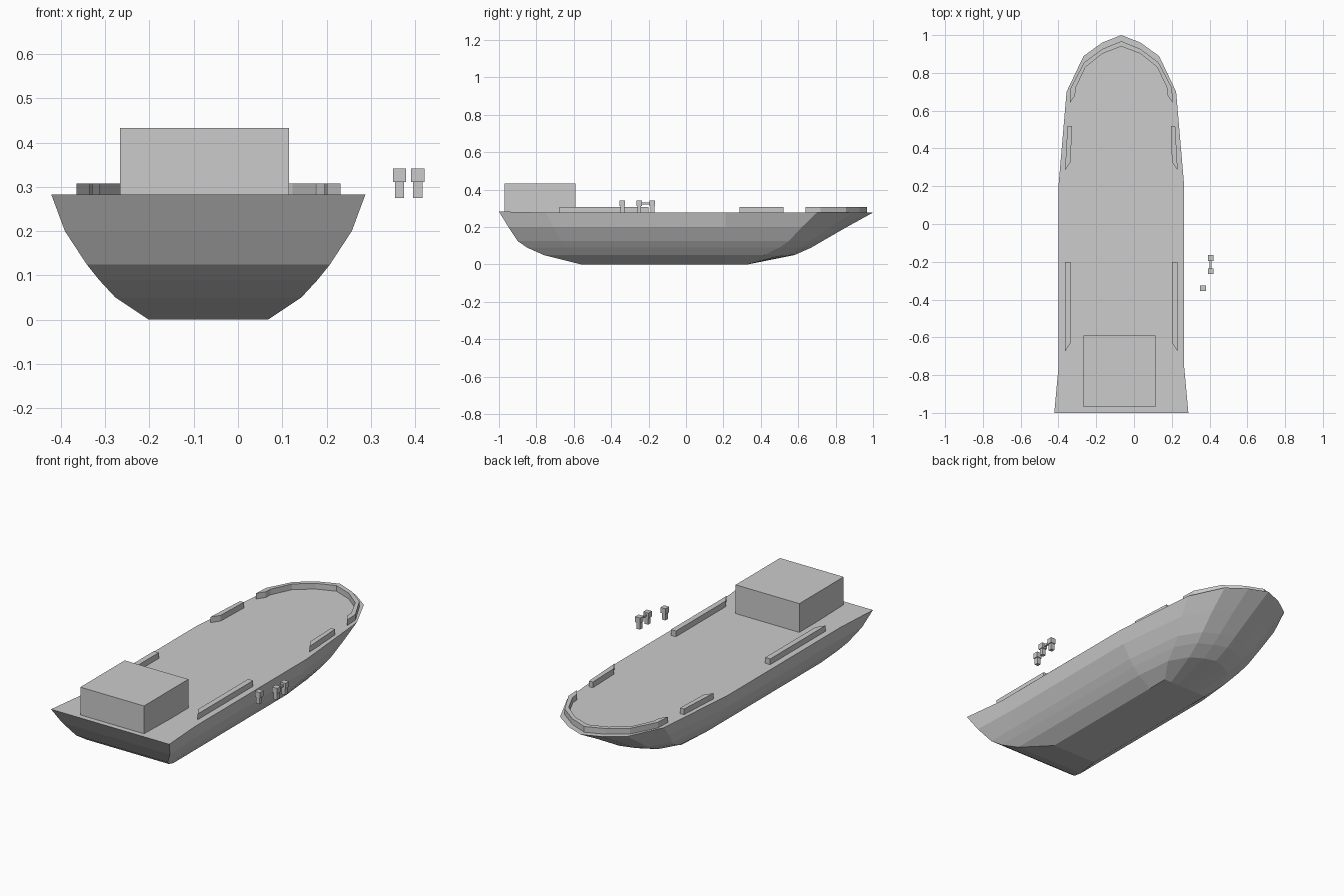
import bpy, bmesh

if "Cube" in bpy.data.objects:
    bpy.data.objects.remove(bpy.data.objects["Cube"])

CX = -0.067          # hull centreline
DECK = 0.277
grey = bpy.data.materials.new("ship grey")
grey.diffuse_color = (0.6, 0.6, 0.6, 1)
grey.use_nodes = True
grey.node_tree.nodes["Principled BSDF"].inputs["Base Color"].default_value = grey.diffuse_color


def finish(name, bm):
    bmesh.ops.recalc_face_normals(bm, faces=bm.faces)
    me = bpy.data.meshes.new(name)
    bm.to_mesh(me)
    bm.free()
    me.materials.append(grey)
    ob = bpy.data.objects.new(name, me)
    bpy.context.collection.objects.link(ob)
    return ob


def box(name, x0, x1, y0, y1, z0, z1):
    prism(name, [(x0, y0), (x1, y0), (x1, y1), (x0, y1)], z0, z1)


def prism(name, outline, z0, z1):
    bm = bmesh.new()
    low = [bm.verts.new((x, y, z0)) for x, y in outline]
    high = [bm.verts.new((x, y, z1)) for x, y in outline]
    n = len(outline)
    bm.faces.new(low)
    bm.faces.new(high)
    for i in range(n):
        j = (i + 1) % n
        bm.faces.new((low[i], low[j], high[j], high[i]))
    finish(name, bm)


# Hull: stacked waterlines
# z, stern y, stern half width, quarter y, mid half width, shoulder y, shoulder half width, bow y
levels = [
    (0.00, -0.56, 0.135, -0.45, 0.135, 0.33, 0.135, 0.33),
    (0.05, -0.76, 0.210, -0.56, 0.210, 0.42, 0.190, 0.58),
    (0.09, -0.85, 0.247, -0.63, 0.245, 0.50, 0.215, 0.67),
    (0.125, -0.90, 0.275, -0.67, 0.272, 0.55, 0.235, 0.73),
    (0.20, -0.95, 0.324, -0.71, 0.314, 0.62, 0.265, 0.86),
    (DECK, -1.00, 0.355, -0.75, 0.332, 0.70, 0.290, 1.00),
]
bm = bmesh.new()
rings = []
for z, ys, ws, yq, wm, yd, wd, yb in levels:
    half = [(ws, ys), (wm, yq), (wm, 0.21), (wd, yd),
            (wd * 0.69, yd + (yb - yd) * 0.63), (wd * 0.345, yd + (yb - yd) * 0.87)]
    pts = half + [(0, yb)] + [(-x, y) for x, y in reversed(half)]
    ring = [bm.verts.new((CX + x, y, z)) for x, y in pts]
    rings.append(ring)
for a, b in zip(rings, rings[1:]):
    for i in range(len(a)):
        j = (i + 1) % len(a)
        bm.faces.new((a[i], a[j], b[j], b[i]))
bm.faces.new(rings[0])
bm.faces.new(rings[-1])
# slight lift at the stern corners
rings[-1][0].co.z = rings[-1][-1].co.z = 0.283
finish("hull", bm)

# Deckhouse
box("deckhouse", -0.267, 0.115, -0.97, -0.59, DECK - 0.004, 0.433)

# Side bulwarks, mirrored across the centreline
for side, s in (("left", -1), ("right", 1)):
    aft = [(0.298, -0.675), (0.298, -0.20), (0.268, -0.20), (0.268, -0.63)]
    mid = [(0.298, 0.285), (0.285, 0.52), (0.262, 0.52), (0.268, 0.33)]
    for name, shape in (("aft_bulwark_", aft), ("mid_bulwark_", mid)):
        prism(name + side, [(CX + s * x, y) for x, y in shape], DECK - 0.004, 0.308)

# Bow bulwark
outer = [(0.272, 0.64), (0.268, 0.72), (0.197, 0.855), (0.1, 0.927)]
inner = [(0.245, 0.68), (0.242, 0.72), (0.19, 0.83), (0.1, 0.902)]
bow = (outer + [(0, 0.968)] + [(-x, y) for x, y in reversed(outer)]
       + [(-x, y) for x, y in inner] + [(0, 0.94)] + inner[::-1])
prism("bow_bulwark", [(CX + x, y) for x, y in bow], DECK - 0.004, 0.308)

# Bollards: square post with a wider square head
for i, (x, y) in enumerate([(0.365, -0.34), (0.406, -0.25), (0.406, -0.18)]):
    box(f"bollard_post_{i}", x - 0.0105, x + 0.0105, y - 0.0105, y + 0.0105, 0.275, 0.311)
    box(f"bollard_head_{i}", x - 0.015, x + 0.015, y - 0.015, y + 0.015, 0.311, 0.341)
box("bollard_crossbar", 0.401, 0.411, -0.236, -0.194, 0.32, 0.331)
